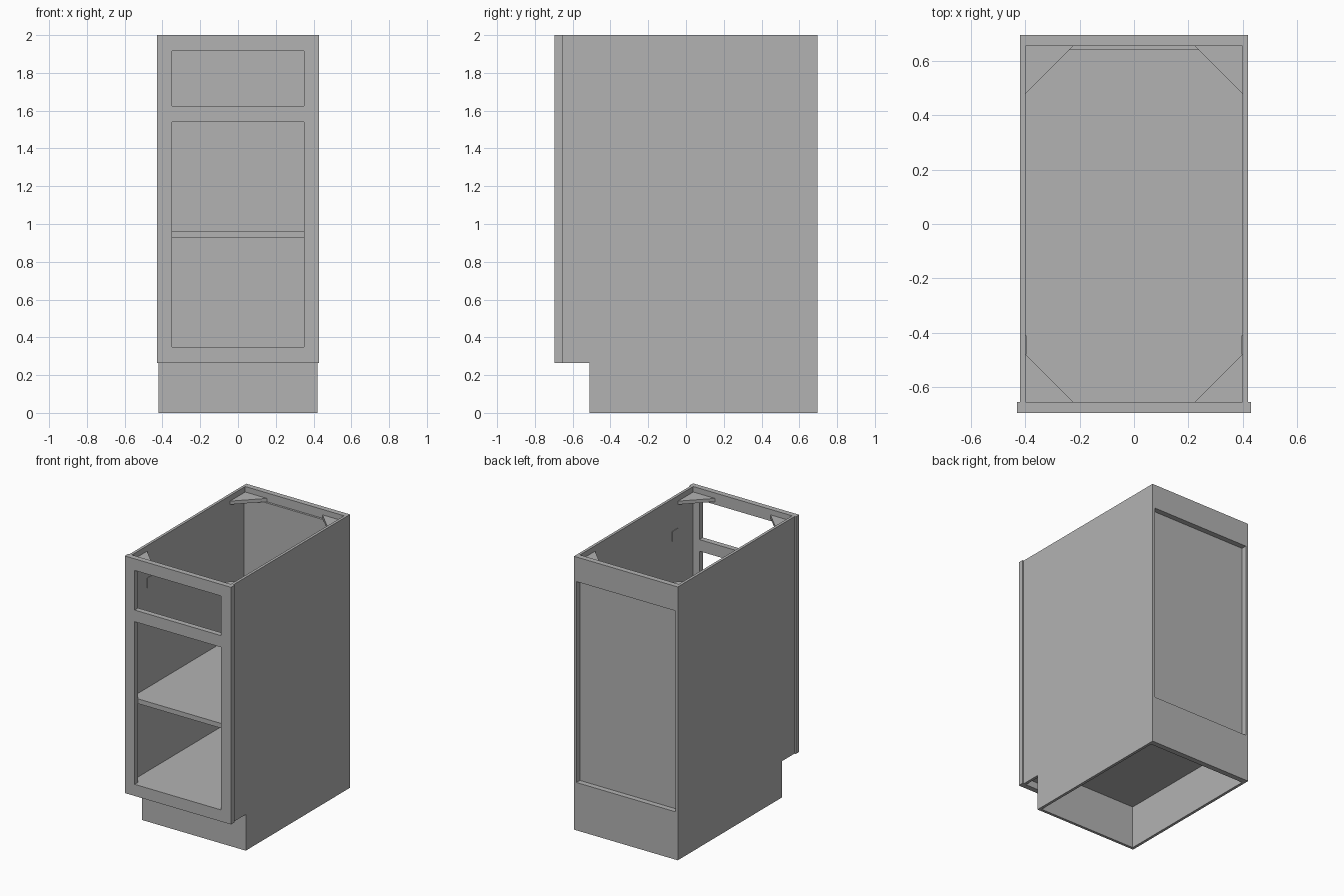
import bpy
import bmesh
from mathutils import Vector

cube = bpy.data.objects.get("Cube")
if cube:
    bpy.data.objects.remove(cube, do_unlink=True)

grey = bpy.data.materials.new("cabinet_grey")
grey.use_nodes = True
colour = (0.45, 0.45, 0.45, 1)
grey.diffuse_color = colour
grey.node_tree.nodes["Principled BSDF"].inputs["Base Color"].default_value = colour

# Main dimensions
INNER, OUTER = 0.40, 0.42
FRAME_FRONT, FRAME_BACK = -0.695, -0.655
BACK_IN, BACK = 0.655, 0.695
TOE_Y, TOE_Z = -0.51, 0.265
FLOOR = 0.35


def extrude(name, outlines, direction):
    """Extrude flat polygons, sharing corners, along a vector."""
    bm = bmesh.new()
    for points in outlines:
        bm.faces.new([bm.verts.new(p) for p in points])
    bmesh.ops.remove_doubles(bm, verts=bm.verts, dist=0.0001)
    result = bmesh.ops.extrude_face_region(bm, geom=bm.faces[:], use_keep_orig=True)
    moved = [v for v in result["geom"] if isinstance(v, bmesh.types.BMVert)]
    bmesh.ops.translate(bm, verts=moved, vec=Vector(direction))
    # Drop internal walls between neighbouring cells
    inner = [f for f in bm.faces if all(len(e.link_faces) > 2 for e in f.edges)]
    if inner:
        bmesh.ops.delete(bm, geom=inner, context="FACES_ONLY")
    bmesh.ops.recalc_face_normals(bm, faces=bm.faces)
    mesh = bpy.data.meshes.new(name)
    bm.to_mesh(mesh)
    bm.free()
    mesh.materials.append(grey)
    obj = bpy.data.objects.new(name, mesh)
    bpy.context.collection.objects.link(obj)
    return obj


def box(name, x0, x1, y0, y1, z0, z1):
    base = [(x0, y0, z0), (x1, y0, z0), (x1, y1, z0), (x0, y1, z0)]
    return extrude(name, [base], (0, 0, z1 - z0))


# Face frame with a drawer opening and a door opening
xs = [-0.43, -0.35, 0.35, 0.43]
zs = [TOE_Z, FLOOR, 1.54, 1.625, 1.915, 2.0]
cells = []
for i in range(3):
    for j in range(5):
        if i == 1 and j in (1, 3):
            continue
        cells.append([(xs[a], FRAME_FRONT, zs[b])
                      for a, b in ((i, j), (i + 1, j), (i + 1, j + 1), (i, j + 1))])
extrude("face_frame", cells, (0, FRAME_BACK - FRAME_FRONT, 0))

# Side panels with a toe notch, corner braces and small brackets
profile = [(TOE_Y, 0), (BACK, 0), (BACK, 2), (FRAME_BACK, 2),
           (FRAME_BACK, TOE_Z), (TOE_Y, TOE_Z)]
for side, label in ((1, "left"), (-1, "right")):
    extrude(label + "_side", [[(side * INNER, y, z) for y, z in profile]],
            (side * (OUTER - INNER), 0, 0))
    for end, y in (("front", FRAME_BACK), ("back", BACK_IN)):
        step = 0.175 if y < 0 else -0.175
        corner = [(side * INNER, y, 1.935), (side * (INNER - 0.175), y, 1.935),
                  (side * INNER, y + step, 1.935)]
        extrude(f"{label}_{end}_brace", [corner], (0, 0, 0.025))
    x0, x1 = sorted((side * INNER, side * (INNER - 0.004)))
    box(label + "_bracket", x0, x1, -0.48, -0.41, 1.69, 1.765)

# Floor, shelf, toe board and back
box("floor", -INNER, INNER, FRAME_BACK, BACK_IN, FLOOR - 0.035, FLOOR - 0.002)
box("shelf", -INNER, INNER, FRAME_BACK, 0.64, 0.925, 0.96)
box("toe_board", -INNER, INNER, TOE_Y, TOE_Y + 0.02, 0, FLOOR - 0.035)
box("back_panel", -INNER, INNER, 0.64, BACK_IN, FLOOR - 0.002, 1.935)
box("back_top_rail", -INNER, INNER, BACK_IN, BACK, 1.82, 2)
box("back_bottom_rail", -INNER, INNER, BACK_IN, BACK, 0, FLOOR)
